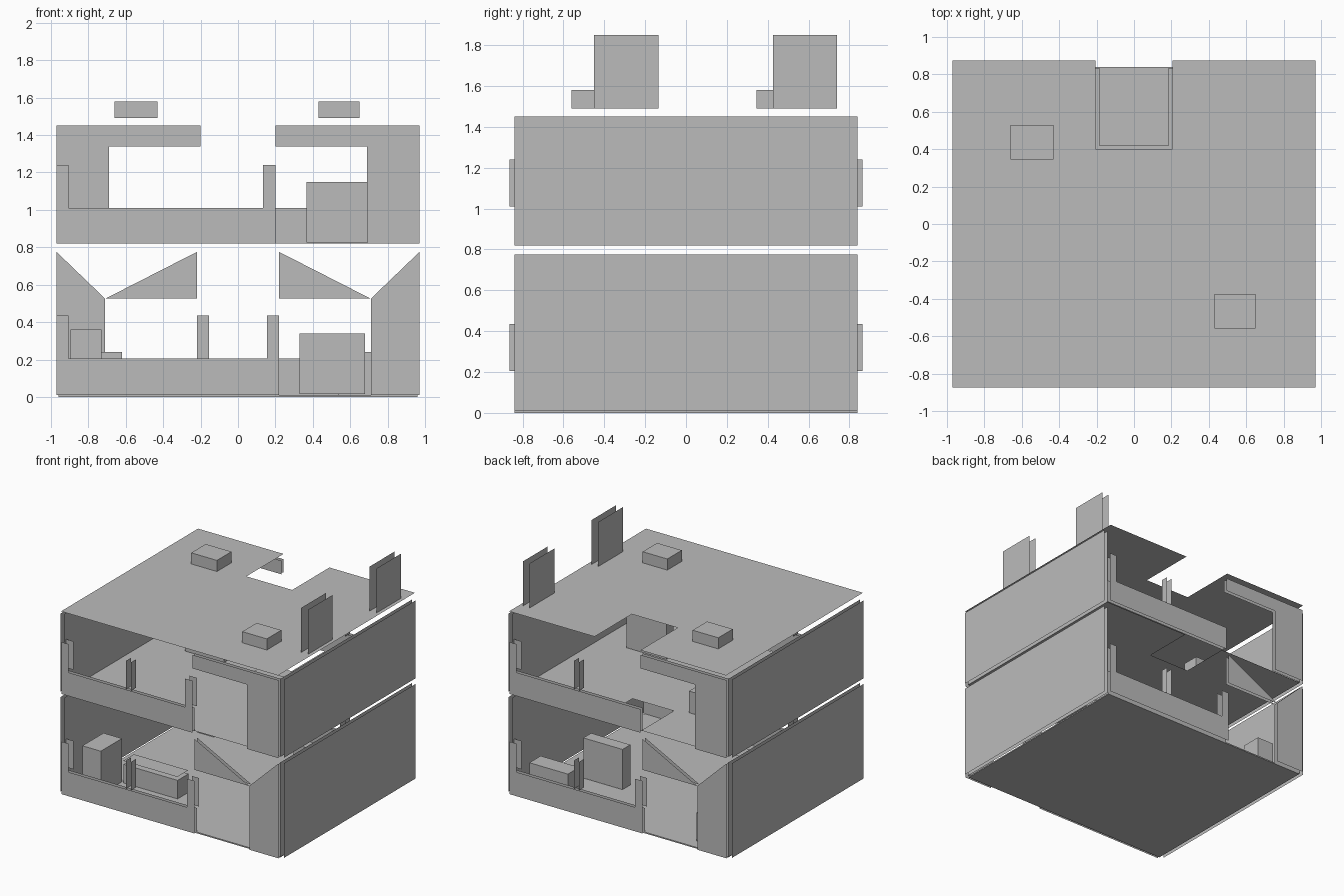
import bpy
import bmesh

cube = bpy.data.objects.get("Cube")
if cube:
    bpy.data.objects.remove(cube, do_unlink=True)

grey = bpy.data.materials.new("plain_grey")
grey.use_nodes = True
grey.diffuse_color = (0.5, 0.5, 0.5, 1)
grey.node_tree.nodes["Principled BSDF"].inputs["Base Color"].default_value = (0.5, 0.5, 0.5, 1)


def make(name, polygons):
    """One flat-shaded object from a few polygons."""
    bm = bmesh.new()
    for poly in polygons:
        bm.faces.new([bm.verts.new(p) for p in poly])
    mesh = bpy.data.meshes.new(name)
    bm.to_mesh(mesh)
    bm.free()
    mesh.materials.append(grey)
    obj = bpy.data.objects.new(name, mesh)
    bpy.context.collection.objects.link(obj)
    return obj


def box(name, x0, x1, y0, y1, z0, z1):
    bottom = [(x0, y0), (x1, y0), (x1, y1), (x0, y1)]
    faces = [[(x, y, z1) for x, y in bottom],
             [(x, y, z0) for x, y in reversed(bottom)]]
    for i in range(4):
        a, b = bottom[i], bottom[(i + 1) % 4]
        faces.append([(*a, z0), (*b, z0), (*b, z1), (*a, z1)])
    return make(name, faces)


def rect(a0, a1, b0, b1):
    return [(a0, b0), (a1, b0), (a1, b1), (a0, b1)]


def facade_pair(name, outline, side, gap=0.03):
    """Outer and inner sheet; side -1 is front, +1 is the half-turned back."""
    sheets = []
    for y in (0.87, 0.87 - gap):
        sheets.append([(-side * u, side * y, z) for u, z in outline])
    return make(name, sheets)


def side_pair(name, x_values, outline):
    """Sheets that face sideways."""
    return make(name, [[(x, y, z) for y, z in outline] for x in x_values])


# Floors and the notched roof
def notched_floor(name, hx, hy, notch, depth, z):
    outline = [(-hx, -hy), (hx, -hy), (hx, hy), (notch, hy), (notch, depth),
               (-notch, depth), (-notch, hy), (-hx, hy)]
    return make(name, [[(x, y, z) for x, y in outline]])


box("ground_floor", -0.96, 0.96, -0.84, 0.84, 0, 0.01)
notched_floor("upper_floor", 0.97, 0.835, 0.185, 0.42, 0.82)
notched_floor("roof", 0.97, 0.875, 0.205, 0.4, 1.49)

# Side walls of both storeys
for label, z0, z1 in (("lower", 0.01, 0.775), ("upper", 0.82, 1.45)):
    for word, s in (("left", 1), ("right", -1)):
        side_pair(f"{label}_{word}_wall", (s, s * 0.97), rect(-0.84, 0.84, z0, z1))

# Front and back: parapet, posts, doorway and header
for word, side in (("front", -1), ("back", 1)):
    facade_pair(f"lower_{word}_parapet", rect(-0.97, 0.22, 0.01, 0.205), side)
    facade_pair(f"lower_{word}_wall",
                [(0.71, 0.01), (0.97, 0.01), (0.97, 0.775), (0.71, 0.525)], side)
    facade_pair(f"lower_{word}_header",
                [(0.22, 0.525), (0.71, 0.525), (0.22, 0.775)], side)
    facade_pair(f"upper_{word}_parapet", rect(-0.97, 0.2, 0.82, 1.01), side)
    facade_pair(f"upper_{word}_wall",
                [(0.69, 0.82), (0.97, 0.82), (0.97, 1.45), (0.2, 1.45),
                 (0.2, 1.34), (0.69, 1.34)], side)
    for label, z0, end in (("lower", 0.205, 0.22), ("upper", 1.01, 0.2)):
        z1 = z0 + 0.23
        facade_pair(f"{label}_{word}_corner_post", rect(-0.97, -0.905, z0, z1), side, 0.06)
        if (label, word) != ("upper", "back"):
            facade_pair(f"{label}_{word}_end_post", rect(end - 0.065, end, z0, z1), side, 0.06)
        side_pair(f"{label}_{word}_middle_post", (side * 0.35, side * 0.395),
                  rect(side * 0.865, side * 0.805, z0, z1))

# Rooftop boxes and upright panels
box("front_roof_box", 0.43, 0.65, -0.56, -0.375, 1.49, 1.58)
box("back_roof_box", -0.66, -0.43, 0.345, 0.53, 1.49, 1.58)
for word, y0 in (("front", -0.45), ("back", 0.425)):
    side_pair(f"{word}_roof_panel", (0.88, 0.94), rect(y0, y0 + 0.315, 1.49, 1.85))

# Furniture
box("lower_cabinet", -0.895, -0.73, -0.71, -0.44, 0.01, 0.36)
box("lower_bench", -0.71, -0.225, -0.45, -0.31, 0.01, 0.16)
make("lower_bench_top", [[(x, y, 0.19) for x, y in rect(-0.71, -0.225, -0.455, -0.315)]])
box("lower_screen", 0.33, 0.68, 0.24, 0.34, 0.015, 0.34)
box("lower_low_table", 0.535, 0.88, 0.6, 0.744, 0.01, 0.24)
box("lower_stool", -0.77, -0.62, 0.58, 0.75, 0.01, 0.24)
box("upper_screen", 0.365, 0.72, -0.36, -0.27, 0.825, 1.15)
box("upper_bench", -0.65, -0.3, 0.25, 0.39, 0.825, 1.0)
